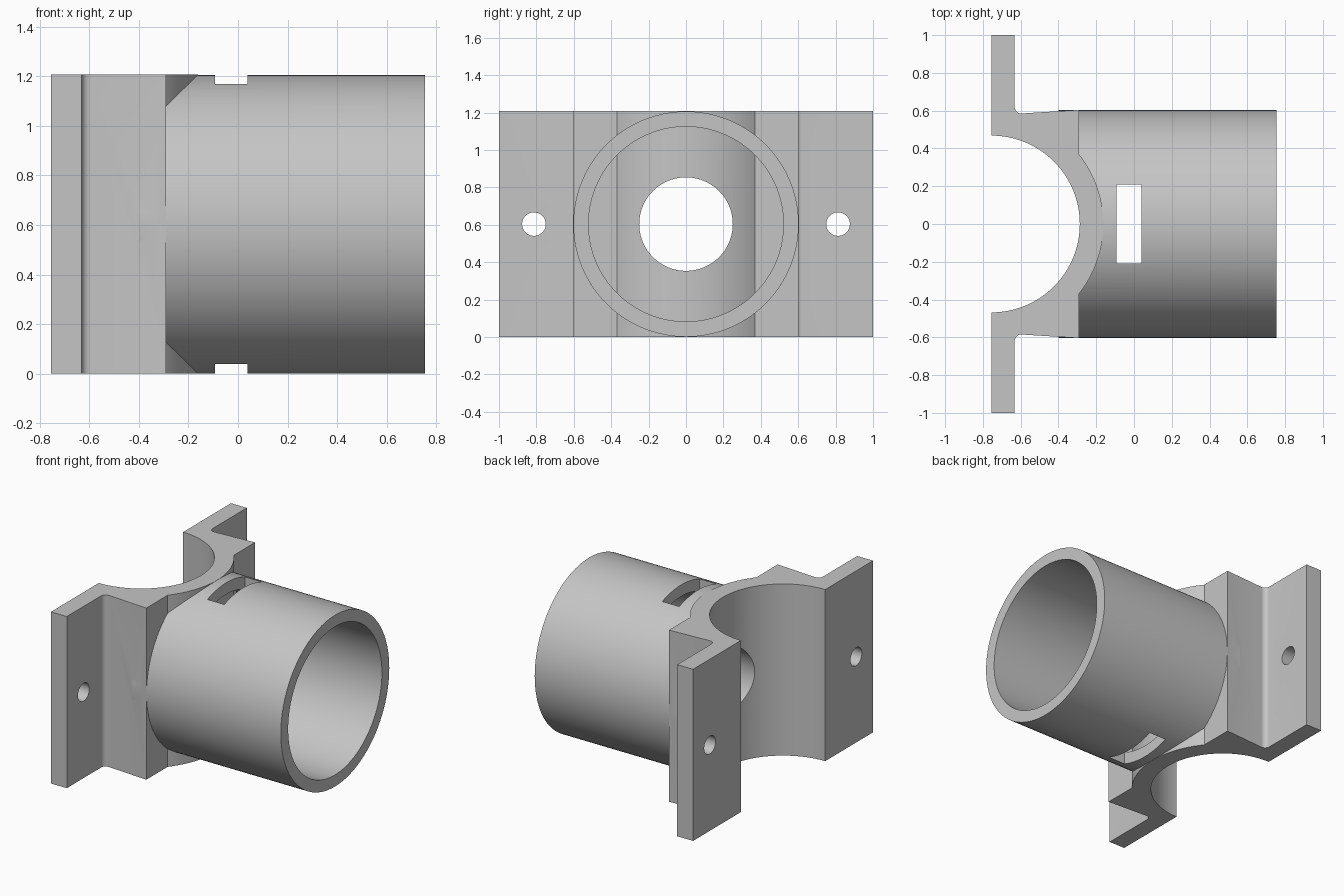
import bpy, bmesh
from math import cos, sin, pi, radians, acos
from mathutils import Matrix

cube = bpy.data.objects.get("Cube")
if cube:
    bpy.data.objects.remove(cube, do_unlink=True)

H = 1.207            # bracket height
MID = H / 2          # axis height of the socket
BACK, FRONT = -0.755, 0.755
FLAT = -0.29         # face where the socket starts
SADDLE_R, BOSS_R = 0.468, 0.593

grey = bpy.data.materials.new("light grey")
grey.use_nodes = True
colour = (0.56, 0.56, 0.56, 1)
grey.diffuse_color = colour
grey.node_tree.nodes["Principled BSDF"].inputs["Base Color"].default_value = colour


def make_object(name, bm):
    bmesh.ops.recalc_face_normals(bm, faces=bm.faces)
    mesh = bpy.data.meshes.new(name)
    bm.to_mesh(mesh)
    bm.free()
    mesh.materials.append(grey)
    obj = bpy.data.objects.new(name, mesh)
    bpy.context.collection.objects.link(obj)
    return obj


def cylinder(name, radius, x0, x1, y=0, z=MID, segments=128):
    """Cylinder lying along x."""
    bm = bmesh.new()
    place = Matrix.Translation(((x0 + x1) / 2, y, z)) @ Matrix.Rotation(pi / 2, 4, 'Y')
    bmesh.ops.create_cone(bm, cap_ends=True, segments=segments, radius1=radius,
                          radius2=radius, depth=x1 - x0, matrix=place)
    return make_object(name, bm)


def upright(name, radius, x, segments=128):
    """Tall cylinder along z, passing the whole height."""
    bm = bmesh.new()
    bmesh.ops.create_cone(bm, cap_ends=True, segments=segments, radius1=radius,
                          radius2=radius, depth=H * 2,
                          matrix=Matrix.Translation((x, 0, MID)))
    return make_object(name, bm)


def box(name, size, centre):
    bm = bmesh.new()
    bmesh.ops.create_cube(bm, size=1, matrix=Matrix.Translation(centre) @ Matrix.Diagonal((*size, 1)))
    return make_object(name, bm)


def combine(target, other, operation):
    mod = target.modifiers.new(operation.lower(), 'BOOLEAN')
    mod.operation, mod.solver, mod.object = operation, 'EXACT', other
    bpy.ops.object.select_all(action='DESELECT')
    bpy.context.view_layer.objects.active = target
    target.select_set(True)
    bpy.ops.object.modifier_apply(modifier=mod.name)
    bpy.data.objects.remove(other, do_unlink=True)


# Bracket: half outline with flange, fillet, shoulder and rounded boss
fillet = 0.035
flange_x = -0.632
half = [(BACK, 1), (flange_x, 1)]
for i in range(9):
    a = pi + i * pi / 16
    half.append((flange_x + fillet + fillet * cos(a), 0.62 + fillet * sin(a)))
half.append((FLAT, 0.604))
spread = acos((FLAT - BACK) / BOSS_R)
for i in range(21):
    a = spread * (1 - i / 20)
    half.append((BACK + BOSS_R * cos(a), BOSS_R * sin(a)))
outline = half + [(x, -y) for x, y in reversed(half[:-1])]

bm = bmesh.new()
face = bm.faces.new([bm.verts.new((x, y, 0)) for x, y in outline])
grown = bmesh.ops.extrude_face_region(bm, geom=[face])
top = [v for v in grown["geom"] if isinstance(v, bmesh.types.BMVert)]
bmesh.ops.translate(bm, verts=top, vec=(0, 0, H))
body = make_object("pipe_bracket", bm)

# Socket tube, joined to the bracket
tube = cylinder("socket_tube", 0.6025, -0.4, FRONT)
combine(tube, cylinder("socket_bore", 0.521, -0.6, 1), 'DIFFERENCE')
combine(body, tube, 'UNION')

# Half-round saddle, central passage, slots and screw holes
combine(body, upright("saddle_cut", SADDLE_R, BACK), 'DIFFERENCE')
combine(body, cylinder("passage_cut", 0.25, -0.6, 0.2, segments=96), 'DIFFERENCE')
combine(body, box("slot_cut", (0.132, 0.416, 2), (-0.027, 0, MID)), 'DIFFERENCE')
for side in (-1, 1):
    combine(body, cylinder("screw_cut", 0.063, -1, -0.5, y=side * 0.813, segments=48), 'DIFFERENCE')

bpy.ops.object.select_all(action='DESELECT')
body.select_set(True)
bpy.context.view_layer.objects.active = body
bpy.ops.object.shade_smooth_by_angle(angle=radians(25))
